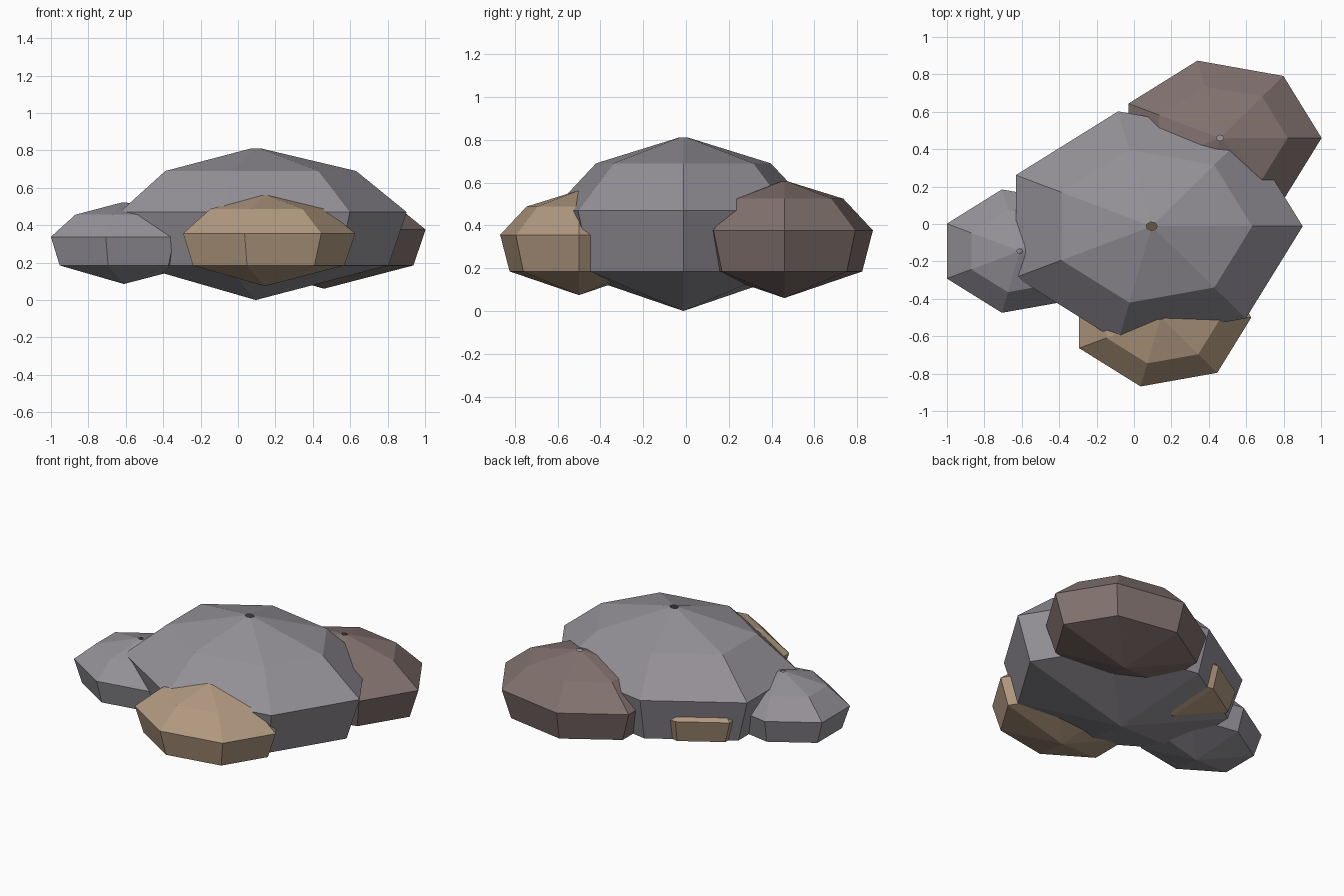
import bpy, bmesh, math

if "Cube" in bpy.data.objects:
    bpy.data.objects.remove(bpy.data.objects["Cube"])

SIDES = 7
RX, RY = 0.807, 0.63          # radii of the largest rock
BASE_Z = 0.185                # all rocks share the height of their lower ring
# (height above the lower ring, radius factor), from lower ring to open tip
PROFILE = [(0.0, 0.88), (0.285, 1.0), (0.505, 0.665), (0.625, 0.037)]
BOTTOM = -0.185


def material(name, color):
    m = bpy.data.materials.new(name)
    m.diffuse_color = (*color, 1)
    m.use_nodes = True
    m.node_tree.nodes["Principled BSDF"].inputs["Base Color"].default_value = m.diffuse_color
    return m


grey = material("grey stone", (0.30, 0.285, 0.315))
tan = material("tan stone", (0.45, 0.325, 0.22))
brown = material("brown stone", (0.225, 0.17, 0.16))


def rock(name, x, y, size, mat):
    """Seven-sided faceted boulder with a pointed base and a small open tip."""
    bm = bmesh.new()
    rings = []
    for h, r in PROFILE:
        rings.append([bm.verts.new((RX * r * size * math.cos(a),
                                    RY * r * size * math.sin(a), h * size))
                      for a in (math.tau * i / SIDES for i in range(SIDES))])
    tip = bm.verts.new((0, 0, BOTTOM * size))
    for i in range(SIDES):
        j = (i + 1) % SIDES
        bm.faces.new((tip, rings[0][j], rings[0][i]))
        for lo, hi in zip(rings, rings[1:]):
            bm.faces.new((lo[i], lo[j], hi[j], hi[i]))
    mesh = bpy.data.meshes.new(name)
    bm.to_mesh(mesh)
    bm.free()
    mesh.materials.append(mat)
    ob = bpy.data.objects.new(name, mesh)
    ob.location = (x, y, BASE_Z)
    bpy.context.collection.objects.link(ob)
    return ob


# Main boulder and the smaller ones pushed into it
rock("main_boulder", 0.095, -0.012, 1.0, grey)
rock("back_boulder", 0.46, 0.46, 0.673, brown)
rock("front_boulder", 0.143, -0.5, 0.60, tan)
rock("left_boulder", -0.61, -0.145, 0.537, grey)
# Mostly buried stone that breaks the surface at the back left
rock("buried_boulder", -0.167, 0.17, 0.51, tan)
